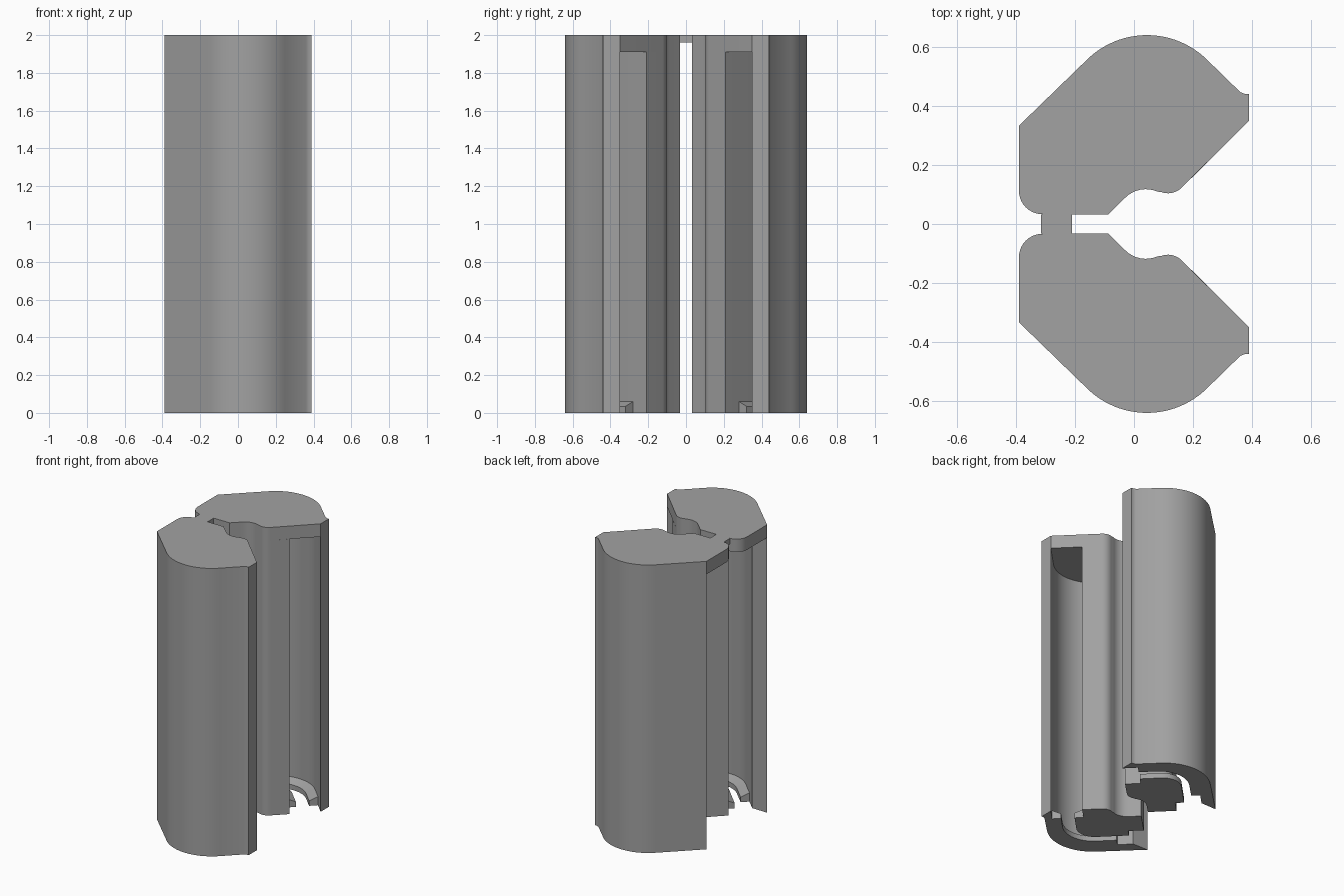
import bpy, bmesh, math

if "Cube" in bpy.data.objects:
    bpy.data.objects.remove(bpy.data.objects["Cube"])

grey = bpy.data.materials.new("plain_grey")
grey.diffuse_color = (0.36, 0.36, 0.36, 1)
grey.use_nodes = True
grey.node_tree.nodes["Principled BSDF"].inputs["Base Color"].default_value = grey.diffuse_color


def arc(cx, cy, r, a0, a1, n=16):
    """Points on an arc, angles in degrees."""
    angles = [math.radians(a0 + (a1 - a0) * i / n) for i in range(n + 1)]
    return [(cx + r * math.cos(a), cy + r * math.sin(a)) for a in angles]


def finish(name, bm):
    bmesh.ops.recalc_face_normals(bm, faces=bm.faces)
    me = bpy.data.meshes.new(name)
    bm.to_mesh(me)
    bm.free()
    me.materials.append(grey)
    ob = bpy.data.objects.new(name, me)
    bpy.context.collection.objects.link(ob)
    bpy.ops.object.select_all(action='DESELECT')
    ob.select_set(True)
    bpy.context.view_layer.objects.active = ob
    bpy.ops.object.shade_smooth_by_angle(angle=math.radians(30))


def prism(name, pts, z0, z1):
    bm = bmesh.new()
    face = bm.faces.new([bm.verts.new((x, y, z0)) for x, y in pts])
    ret = bmesh.ops.extrude_face_region(bm, geom=[face])
    top = [g for g in ret['geom'] if isinstance(g, bmesh.types.BMVert)]
    bmesh.ops.translate(bm, verts=top, vec=(0, 0, z1 - z0))
    finish(name, bm)


def lip(name, wall, edge):
    """Ledge between two matching paths, with a sloping top."""
    bm = bmesh.new()
    rings = []
    for (wx, wy), (ex, ey) in zip(wall, edge):
        rings.append([bm.verts.new(p) for p in (
            (wx, wy, 0), (ex, ey, 0), (ex, ey, 0.035), (wx, wy, 0.06))])
    for a, b in zip(rings, rings[1:]):
        for i in range(4):
            j = (i + 1) % 4
            bm.faces.new((a[i], a[j], b[j], b[i]))
    bm.faces.new(rings[0])
    bm.faces.new(rings[-1])
    finish(name, bm)


# Shared profile pieces of one half
slot_side = ([(-0.087, 0.033)] + arc(0.04, 0.02, 0.098, 135, 66, 8)
             + arc(0.115, 0.17, 0.066, 248, 315, 8))
outer = ([(0.39, 0.35), (0.39, 0.44), (0.375, 0.441), (0.36, 0.447)]
         + arc(0.044, 0.35, 0.29, 45, 135, 24) + [(-0.39, 0.333)])
shell_arc = arc(0.066, 0.3215, 0.25, 45, 135, 24)
core_arc = arc(0.0425, 0.333, 0.06, 45, 135, 16)

cap = [(-0.31, 0.033)] + slot_side + outer + arc(-0.31, 0.113, 0.08, 180, 270, 10)[:-1]
core = slot_side + [(0.25, 0.21)] + core_arc + [(-0.215, 0.16)]
shell = outer + [(-0.274, 0.335)] + shell_arc[::-1]

# Ledge paths, set in from the ends of the channel
shell_lip = ([(0.32, 0.42)] + shell_arc + [(-0.204, 0.405)],
             [(0.28, 0.38)] + arc(0.066, 0.3215, 0.193, 45, 135, 24) + [(-0.164, 0.365)])
core_lip = ([(0.18, 0.28)] + core_arc + [(-0.145, 0.23)],
            [(0.22, 0.32)] + arc(0.0425, 0.333, 0.117, 45, 135, 16) + [(-0.185, 0.27)])

# Two mirrored halves
for side, s in (("back", 1), ("front", -1)):
    flip = lambda pts: [(x, s * y) for x, y in pts]
    prism(side + "_cap", flip(cap), 1.91, 2.0)
    prism(side + "_core", flip(core), 0.0, 1.91)
    prism(side + "_shell", flip(shell), 0.0, 1.91)
    lip(side + "_shell_lip", *map(flip, shell_lip))
    lip(side + "_core_lip", *map(flip, core_lip))

# Thin bridge joining the halves
prism("bridge", [(-0.315, -0.033), (-0.21, -0.033), (-0.21, 0.033), (-0.315, 0.033)], 1.96, 2.0)
